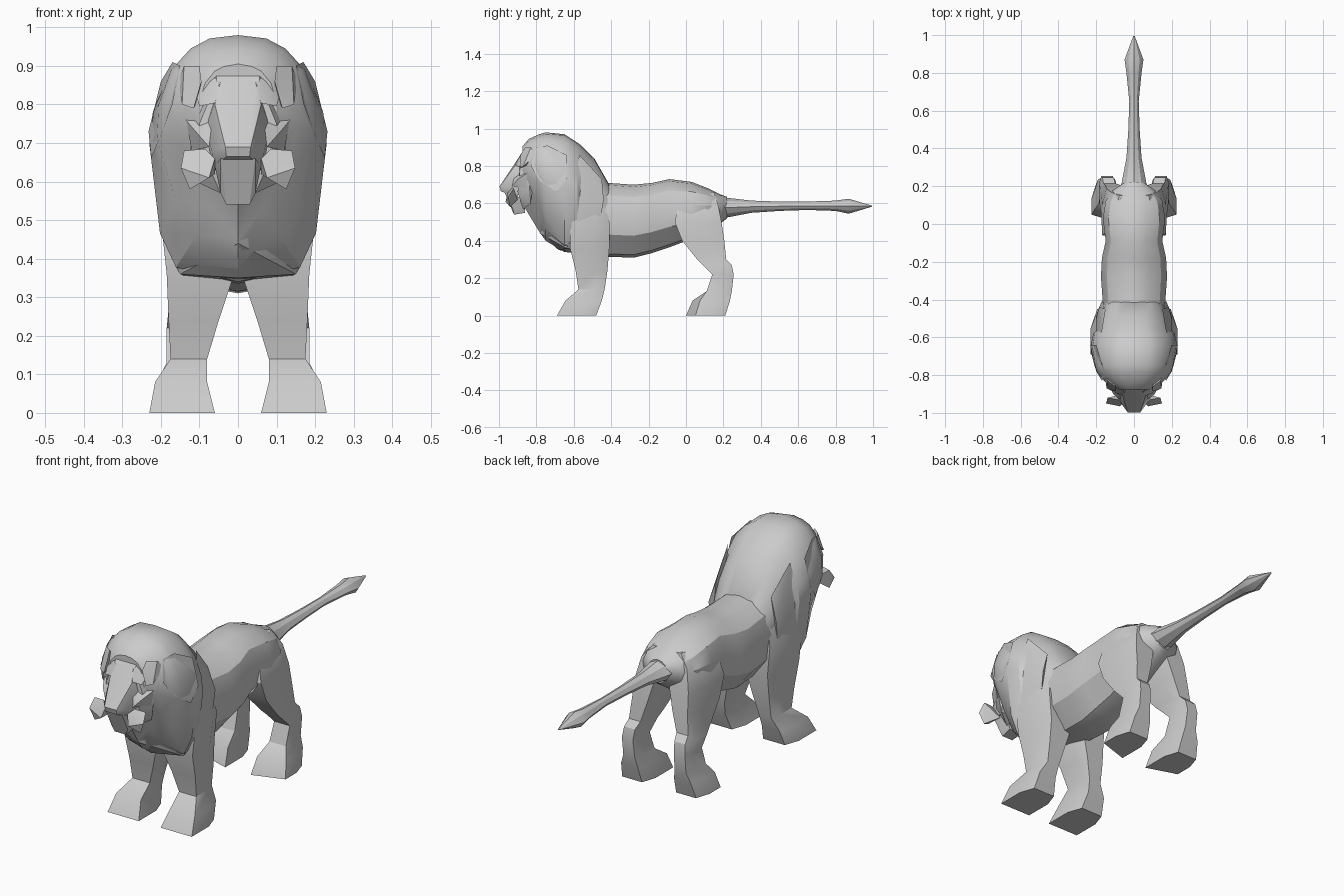
import bpy, bmesh

if "Cube" in bpy.data.objects:
    bpy.data.objects.remove(bpy.data.objects["Cube"])

stone = bpy.data.materials.new("stone grey")
stone.use_nodes = True
GREY = (0.6, 0.6, 0.6, 1)
stone.diffuse_color = GREY
stone.node_tree.nodes["Principled BSDF"].inputs["Base Color"].default_value = GREY
parts = []


def finish(name, bm, mirror):
    bmesh.ops.recalc_face_normals(bm, faces=bm.faces)
    mesh = bpy.data.meshes.new(name)
    bm.to_mesh(mesh)
    bm.free()
    mesh.materials.append(stone)
    obj = bpy.data.objects.new(name, mesh)
    bpy.context.collection.objects.link(obj)
    if mirror:
        obj.modifiers.new("both sides", 'MIRROR')
    parts.append(obj)


def loft(name, rings, mirror=False):
    """Skin a row of equal rings and cap both ends."""
    bm = bmesh.new()
    loops = [[bm.verts.new(p) for p in ring] for ring in rings]
    for a, b in zip(loops, loops[1:]):
        for i in range(len(a)):
            j = (i + 1) % len(a)
            bm.faces.new((a[i], a[j], b[j], b[i]))
    bm.faces.new(loops[0])
    bm.faces.new(loops[-1])
    finish(name, bm, mirror)


def hull(name, points, mirror=False):
    """Convex chunk; a centred one takes its points on both sides."""
    bm = bmesh.new()
    for x, y, z in points:
        bm.verts.new((x, y, z))
        if not mirror and x:
            bm.verts.new((-x, y, z))
    res = bmesh.ops.convex_hull(bm, input=bm.verts)
    loose = set(res["geom_interior"]) | set(res["geom_unused"])
    bmesh.ops.delete(bm, geom=[v for v in loose if isinstance(v, bmesh.types.BMVert)], context='VERTS')
    finish(name, bm, mirror)


def section(shape, y, low, high, w):
    """Symmetric cross-section from a half outline running bottom to top."""
    half = [(x * w, y, low + z * (high - low)) for x, z in shape]
    return half + [(-x, y, z) for x, y, z in half[-2:0:-1]]


def blend(a, b, t):
    return [(p + (r - p) * t, q + (s - q) * t) for (p, q), (r, s) in zip(a, b)]


# Trunk
trunk_shape = [(0, 0), (.45, .04), (.93, .3), (1, .6), (.82, .83), (.42, .97), (0, 1)]
loft("trunk", [section(trunk_shape, *r) for r in (
    (-.6, .34, .72, .17), (-.42, .315, .71, .165), (-.28, .31, .70, .175),
    (-.18, .335, .71, .17), (-.09, .365, .73, .15), (.03, .41, .715, .165),
    (.12, .45, .68, .15), (.18, .49, .65, .11), (.22, .52, .635, .05))])

# Tail with a pointed tuft
diamond = [(0, 0), (.7, .2), (1, .5), (.6, .85), (0, 1)]
loft("tail", [section(diamond, *r) for r in (
    (.14, .53, .66, .09), (.22, .525, .63, .065), (.35, .55, .615, .04),
    (.5, .56, .61, .03), (.65, .565, .61, .025), (.8, .56, .615, .04),
    (.87, .545, .625, .05), (.995, .583, .588, .004))])

# Mane, round at the back and V-shaped at the front
back_mane = [(0, 0), (.7, .06), (.88, .2), (1, .57), (.96, .7),
             (.8, .85), (.57, .94), (.35, .99), (0, 1)]
front_mane = [(0, 0), (.32, .15), (.66, .32), (1, .5), (1, .68),
              (.85, .84), (.6, .94), (.35, .98), (0, 1)]
loft("mane", [section(blend(back_mane, front_mane, t), y, low, high, w)
              for y, low, high, w, t in (
    (-.41, .36, .70, .15, 0), (-.49, .34, .84, .18, 0), (-.56, .335, .91, .195, 0),
    (-.58, .335, .925, .215, 0), (-.65, .34, .97, .23, 0), (-.75, .4, .98, .21, .5),
    (-.785, .45, .97, .195, 1), (-.84, .54, .945, .15, 1), (-.875, .6, .905, .1, 1))])

# Chest wedge between the forelegs
hull("chest", [(0, -.78, .44), (0, -.68, .35), (.15, -.64, .36), (.18, -.6, .42),
               (.2, -.62, .5), (.19, -.69, .6), (0, -.79, .5), (.1, -.5, .34)])


def box_ring(z, inner, outer, front, back, skew=0):
    trim = (outer - inner) * .15
    return [(inner, front, z), (outer, front + skew, z),
            (outer, front + (back - front) * .65, z),
            (outer - trim, back, z), (inner + trim, back, z),
            (inner, front + (back - front) * .65, z)]


# Legs with block paws
loft("front_leg", [box_ring(*r) for r in (
    (0, .06, .23, -.69, -.48), (.08, .08, .215, -.645, -.45),
    (.14, .08, .175, -.575, -.435), (.24, .05, .18, -.59, -.42),
    (.36, .01, .185, -.62, -.41), (.5, .01, .2, -.62, -.41),
    (.62, .01, .17, -.58, -.43))], True)
loft("hind_leg", [box_ring(*r) for r in (
    (0, .07, .225, 0, .21, .05), (.08, .08, .21, .035, .235, .04),
    (.13, .095, .185, .11, .245), (.22, .1, .185, .14, .255),
    (.27, .095, .18, .09, .245), (.3, .085, .175, .06, .215),
    (.4, .05, .17, -.02, .205), (.5, .02, .168, -.06, .19),
    (.6, .01, .145, -.04, .17), (.66, .01, .09, 0, .15))], True)

# Head
hull("skull", [(.06, -.85, .91), (.12, -.8, .86), (.13, -.84, .73), (.11, -.83, .6),
               (.055, -.885, .86), (.045, -.87, .57), (.1, -.89, .75), (.085, -.9, .66)])
hull("snout", [(.045, -.885, .86), (.06, -.915, .8), (.033, -.997, .69),
               (.03, -.99, .665), (.068, -.95, .68), (.065, -.9, .63), (.085, -.88, .74)])
hull("chin", [(.045, -.97, .66), (.06, -.92, .64), (.045, -.925, .57),
              (.03, -.92, .54), (.035, -.86, .55), (.055, -.86, .62)])
hull("brow", [(.04, -.9, .83), (.055, -.912, .805), (.1, -.895, .795),
              (.11, -.86, .83), (.06, -.88, .87)], True)
hull("cheek", [(.07, -.92, .735), (.11, -.9, .73), (.135, -.85, .76),
               (.12, -.85, .68), (.075, -.93, .69), (.08, -.87, .77)], True)
hull("whisker_tuft", [(.06, -.95, .66), (.085, -.93, .685), (.14, -.92, .68),
                      (.148, -.95, .635), (.125, -.94, .58), (.075, -.965, .61),
                      (.06, -.9, .62)], True)
hull("ear", [(.1, -.86, .9), (.14, -.83, .9), (.155, -.8, .86), (.145, -.87, .8),
             (.115, -.885, .79), (.095, -.885, .86), (.1, -.8, .82)], True)

# Raised locks along the mane, behind the ear and cheek
hull("mane_lock", [(.15, -.8, .9), (.17, -.74, .91), (.2, -.64, .86), (.232, -.64, .73),
                   (.225, -.69, .66), (.2, -.78, .72), (.17, -.83, .8)], True)
hull("shoulder_lock", [(.17, -.57, .86), (.2, -.6, .7), (.2, -.5, .6), (.185, -.44, .62),
                       (.15, -.45, .73), (.18, -.46, .5), (.2, -.58, .5)], True)

for obj in bpy.context.selected_objects:
    obj.select_set(False)
for obj in parts:
    obj.select_set(True)
bpy.context.view_layer.objects.active = parts[0]
bpy.ops.object.shade_smooth_by_angle()
